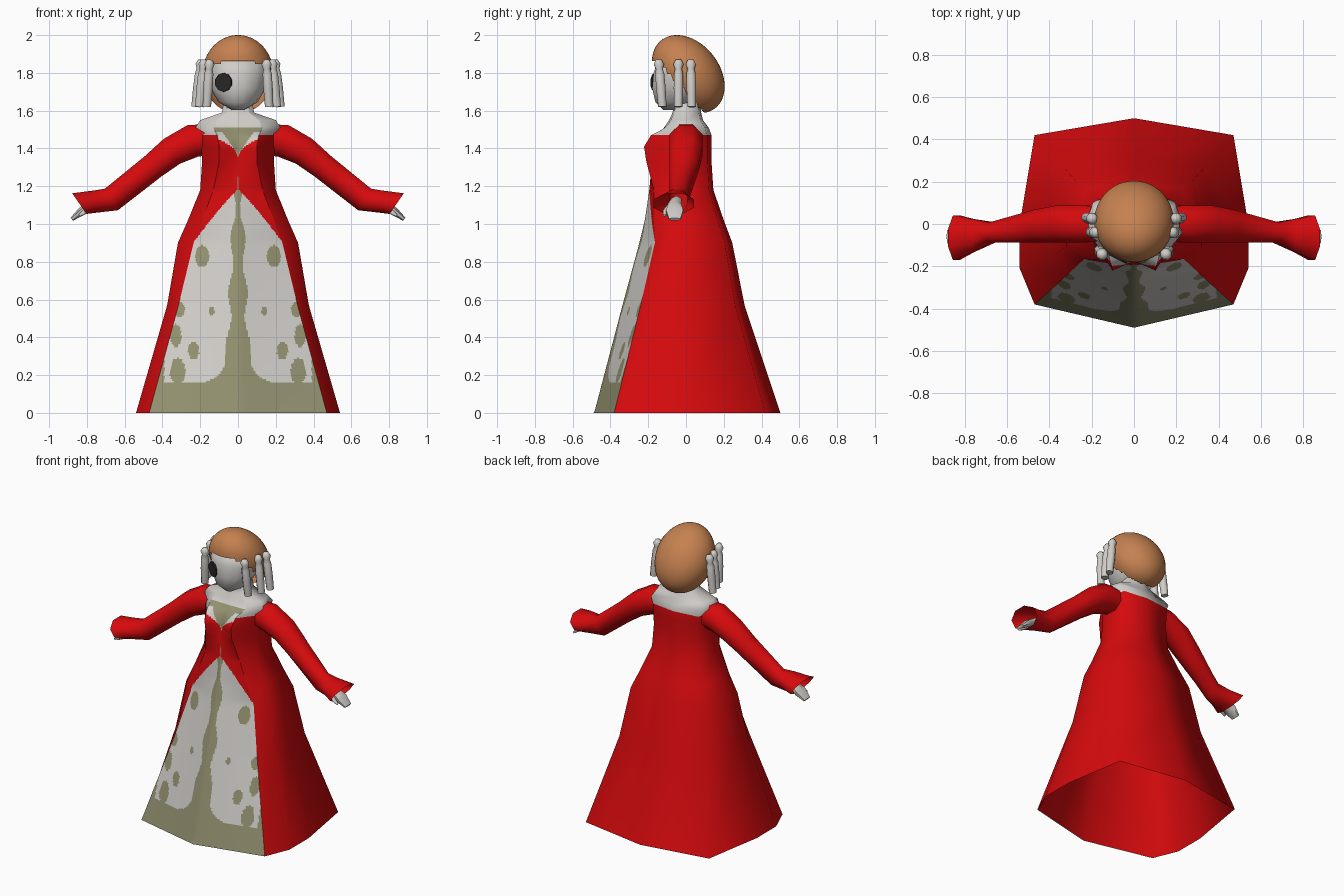
import bpy, bmesh, math
from mathutils import Vector

if "Cube" in bpy.data.objects:
    bpy.data.objects.remove(bpy.data.objects["Cube"])


def material(name, rgb):
    m = bpy.data.materials.new(name)
    m.use_nodes = True
    m.diffuse_color = (*rgb, 1)
    m.node_tree.nodes["Principled BSDF"].inputs["Base Color"].default_value = (*rgb, 1)
    return m


RED = material("red cloth", (0.67, 0.003, 0.004))
WHITE = material("pale white", (0.63, 0.61, 0.58))
OLIVE = material("olive pattern", (0.29, 0.28, 0.16))
HAIR = material("ginger hair", (0.56, 0.22, 0.08))
BLACK = material("black", (0.02, 0.02, 0.02))


def finish(name, bm, mats, rule=None, angle=75):
    bmesh.ops.recalc_face_normals(bm, faces=bm.faces)
    if rule:
        for f in bm.faces:
            f.material_index = rule(f.calc_center_median())
    mesh = bpy.data.meshes.new(name)
    bm.to_mesh(mesh)
    bm.free()
    ob = bpy.data.objects.new(name, mesh)
    bpy.context.collection.objects.link(ob)
    for m in mats:
        mesh.materials.append(m)
    bpy.ops.object.select_all(action="DESELECT")
    ob.select_set(True)
    bpy.context.view_layer.objects.active = ob
    bpy.ops.object.shade_smooth_by_angle(angle=math.radians(angle))
    return ob


def skin_rings(bm, rings, cap_start=False, cap_end=False, closed=True):
    rows = [[bm.verts.new(p) for p in ring] for ring in rings]
    n = len(rows[0])
    for a, b in zip(rows, rows[1:]):
        for i in range(n if closed else n - 1):
            j = (i + 1) % n
            bm.faces.new((a[i], a[j], b[j], b[i]))
    if cap_start:
        bm.faces.new(rows[0])
    if cap_end:
        bm.faces.new(rows[-1])


def tube(name, path, radii, mat, sides=8, caps=(True, True), end_dir=None, side=1):
    """Tube along a path; radii are (along y, across)."""
    pts = [Vector(p) for p in path]
    y = Vector((0, 1, 0))
    rings = []
    for i, c in enumerate(pts):
        t = pts[min(i + 1, len(pts) - 1)] - pts[max(i - 1, 0)]
        if end_dir and i == len(pts) - 1:
            t = Vector(end_dir)
        across = y.cross(t).normalized()
        ry, rx = radii[i]
        ring = []
        for k in range(sides):
            a = math.tau * (k + 0.5) / sides
            p = c + y * ry * math.cos(a) + across * rx * math.sin(a)
            ring.append((p.x * side, p.y, p.z))
        rings.append(ring)
    bm = bmesh.new()
    skin_rings(bm, rings, *caps)
    return finish(name, bm, [mat])


# Dress levels: height, half width, panel edge x, panel edge y, front y, back y
LEVELS = [
    (0, .54, .47, -.38, -.49, .5),
    (.57, .375, .315, -.24, -.34, .31),
    (.9, .318, .235, -.165, -.25, .245),
    (1.02, .265, .19, -.17, -.22, .2),
    (1.18, .2, .13, -.17, -.195, .145),
    (1.33, .19, .1, -.21, -.18, .135),
    (1.41, .195, .1, -.222, -.175, .135),
    (1.47, .2, .11, -.185, -.155, .135),
    (1.51, .225, .13, -.105, -.115, .12),
    (1.55, .2, .11, -.08, -.09, .09),
    (1.59, .085, .06, -.06, -.07, .08),
    (1.68, .07, .05, -.05, -.055, .07),
]


def outline(level):
    z, w, ex, ey, front, back = level
    half = [(ex, ey), (w, front * .43), (w, 0), (w * .87, back * .84)]
    pts = [(0, front)] + half + [(0, back)] + [(-x, y) for x, y in reversed(half)]
    return [Vector((x, y, z)) for x, y in pts]


def front_row(level, n=40):
    ring = outline(level)
    row = [ring[-1].lerp(ring[0], k / n) for k in range(n)]
    return row + [ring[0].lerp(ring[1], k / n) for k in range(n + 1)]


def panel_edge(z):
    if z > .9:
        return .235 * max(0, (1.18 - z) / .28) ** .9
    lo, hi = (LEVELS[0], LEVELS[1]) if z < .57 else (LEVELS[1], LEVELS[2])
    return lo[2] + (hi[2] - lo[2]) * (z - lo[0]) / (hi[0] - lo[0])


# Painted spots: x, z, half width, half height
SPOTS = [(.19, .83, .037, .058), (.14, .54, .016, .025), (.31, .55, .028, .04),
         (.235, .33, .03, .048), (.33, .41, .03, .06), (.32, .22, .04, .07)]


def front_colour(c):
    x, z = abs(c.x), c.z
    if z > 1.25:
        if z < 1.35 + .13 * min(1, x / .18) ** .5:
            return 0
        return 2 if z < 1.51 and (x < .03 + (z - 1.41) * .7 or z > 1.485) else 1
    if x > panel_edge(z) + .003:
        return 0
    strip = .07 - .045 * z + .011 * math.sin(22 * z) + .1 * math.exp((.17 - z) / .05)
    hem = .16 + (.12 if x > .39 else 0)
    spot = any(((x - a) / w) ** 2 + ((z - b) / h) ** 2 < 1 for a, b, w, h in SPOTS)
    return 2 if x < strip or z < hem or spot else 1


# Gown sides and back, with a pale collar
bm = bmesh.new()
skin_rings(bm, [outline(lv)[1:] for lv in LEVELS], closed=False)
finish("gown", bm, [RED, WHITE], lambda c: 1 if c.z > 1.48 else 0)

# Gown front, a fine grid carrying the painted panel and neckline
rows = []
for lo, hi in zip(LEVELS, LEVELS[1:]):
    a, b = front_row(lo), front_row(hi)
    n = math.ceil((hi[0] - lo[0]) / .009)
    rows += [[p.lerp(q, k / n) for p, q in zip(a, b)] for k in range(n)]
rows.append(b)
bm = bmesh.new()
skin_rings(bm, rows, closed=False)
inside = [v for v in bm.verts if not v.is_boundary]
for _ in range(15):
    bmesh.ops.smooth_vert(bm, verts=inside, factor=.5,
                          use_axis_x=False, use_axis_y=True, use_axis_z=False)
finish("gown_front", bm, [RED, WHITE, OLIVE], front_colour)

# Red lining inside the skirt
bm = bmesh.new()
inner = [[Vector((p.x * s, p.y * s, p.z)) for p in outline(lv)]
         for lv, s in ((LEVELS[0], .99), (LEVELS[1], .94), (LEVELS[2], .88))]
skin_rings(bm, inner, cap_end=True)
finish("skirt_lining", bm, [RED])

# Face
tube("face",
     [(0, -.09, 1.603), (0, -.055, 1.645), (0, -.035, 1.72), (0, -.03, 1.8), (0, -.02, 1.88)],
     [(.03, .03), (.11, .105), (.148, .145), (.145, .16), (.13, .15)], WHITE, sides=14)

# Cap of hair leaning forward at the top, open around the face
bm = bmesh.new()
bmesh.ops.create_uvsphere(bm, u_segments=48, v_segments=36, radius=1)
for v in bm.verts:
    x, y, z = v.co
    v.co = Vector((x * .188, .012 + y * .183 - z * .06, 1.793 + z * .207))
gone = []
for f in bm.faces:
    c = f.calc_center_median()
    if c.y < -.05 + (1.75 - c.z) * .9 and c.z < 1.87 - 2.2 * c.x ** 2:
        gone.append(f)
bmesh.ops.delete(bm, geom=gone, context="FACES")
finish("hair", bm, [HAIR])

# Round black patch over one eye
bm = bmesh.new()
bmesh.ops.create_cone(bm, cap_ends=True, segments=10, radius1=.05, radius2=.05, depth=.009)
patch = finish("eye_patch", bm, [BLACK], angle=40)
patch.rotation_euler = Vector((-.45, -.89, 0)).to_track_quat("Z", "Y").to_euler()
patch.location = (-.077, -.163, 1.75)

# Sleeves, hands and curls on both sides
for side, label in ((1, "left"), (-1, "right")):
    tube(label + "_sleeve",
         [(.17, 0, 1.445), (.24, 0, 1.44), (.35, 0, 1.385), (.45, -.01, 1.305),
          (.67, -.04, 1.13), (.76, -.055, 1.118), (.84, -.065, 1.108)],
         [(.09, .09), (.095, .095), (.095, .085), (.085, .075),
          (.052, .072), (.085, .064), (.115, .072)],
         RED, caps=(True, False), end_dir=(.82, 0, -.57), side=side)
    tube(label + "_hand",
         [(.69, -.05, 1.125), (.78, -.06, 1.1), (.83, -.06, 1.065), (.88, -.06, 1.025)],
         [(.03, .025), (.04, .022), (.052, .022), (.035, .01)], WHITE, sides=6, side=side)
    tube(label + "_thumb", [(.77, -.09, 1.095), (.81, -.11, 1.065), (.84, -.115, 1.045)],
         [(.014, .014), (.014, .014), (.007, .007)], WHITE, sides=6, side=side)
    curls = [(.15, .165, -.145, -.125), (.18, .205, -.04, -.04), (.195, .225, .025, .03)]
    for i, (x0, x1, y0, y1) in enumerate(curls):
        path = []
        for t in (0, .1, .2, .3, .6, 1):
            path.append((x0 + (x1 - x0) * t, y0 + (y1 - y0) * t, 1.87 - .25 * t))
        sizes = [(r, r) for r in (.016, .029, .02, .026, .027, .024)]
        tube(f"{label}_curl_{i + 1}", path, sizes, WHITE, side=side)
